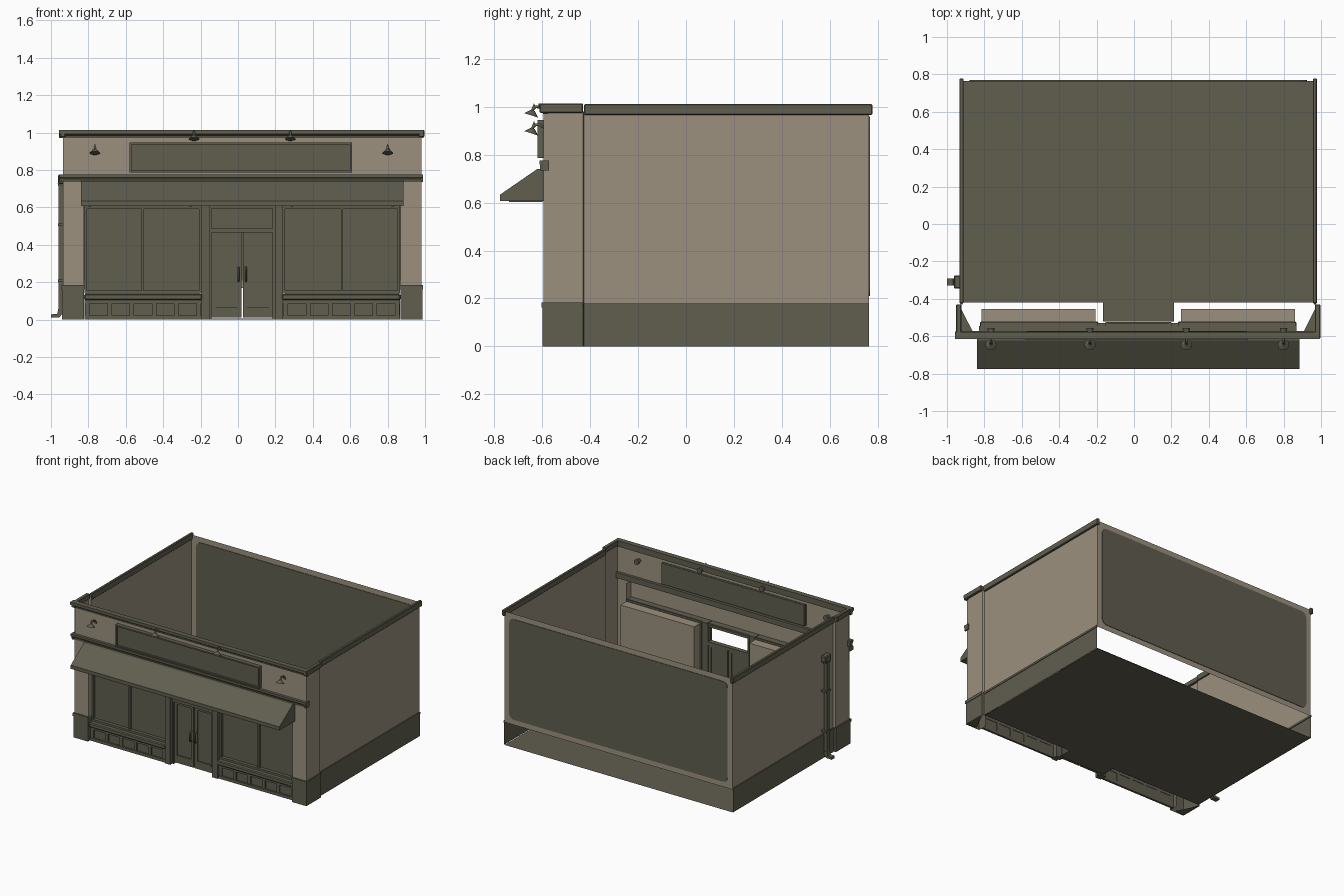
import bpy, bmesh, math
from mathutils import Vector, Matrix

if "Cube" in bpy.data.objects:
    bpy.data.objects.remove(bpy.data.objects["Cube"])

def material(name, rgb):
    m = bpy.data.materials.new(name)
    m.diffuse_color = (*rgb, 1)
    m.use_nodes = True
    m.node_tree.nodes["Principled BSDF"].inputs["Base Color"].default_value = m.diffuse_color
    return m

TAN = material("tan plaster", (0.33, 0.28, 0.21))
OLIVE = material("dark olive", (0.118, 0.112, 0.078))
CX = 0.0225                     # centre line of the shop front

def finish(name, bm, mat):
    bmesh.ops.recalc_face_normals(bm, faces=bm.faces)
    me = bpy.data.meshes.new(name)
    bm.to_mesh(me)
    bm.free()
    me.materials.append(mat)
    ob = bpy.data.objects.new(name, me)
    bpy.context.collection.objects.link(ob)
    return ob

def box(name, x, y, z, mat=OLIVE, bevel=0):
    bm = bmesh.new()
    bmesh.ops.create_cube(bm, size=1)
    for v in bm.verts:
        for i, r in enumerate((x, y, z)):
            v.co[i] = r[0] if v.co[i] < 0 else r[1]
    if bevel:
        bmesh.ops.bevel(bm, geom=bm.edges[:], offset=bevel, segments=1, affect='EDGES')
    return finish(name, bm, mat)

def sheet(name, pts, mat):
    bm = bmesh.new()
    bm.faces.new([bm.verts.new(p) for p in pts])
    return finish(name, bm, mat)

def prism(name, pts, axis, a, b, mat=OLIVE):
    """Extrude a 2D outline along axis x or y from a to b."""
    bm = bmesh.new()
    place = (lambda p: (a, p[0], p[1])) if axis == 'x' else (lambda p: (p[0], a, p[1]))
    f = bm.faces.new([bm.verts.new(place(p)) for p in pts])
    ext = bmesh.ops.extrude_face_region(bm, geom=[f])
    d = (b - a, 0, 0) if axis == 'x' else (0, b - a, 0)
    bmesh.ops.translate(bm, vec=d, verts=[g for g in ext['geom'] if isinstance(g, bmesh.types.BMVert)])
    return finish(name, bm, mat)

def tube(name, pts, r, mat=OLIVE):
    cu = bpy.data.curves.new(name, 'CURVE')
    cu.dimensions = '3D'
    cu.bevel_depth, cu.bevel_resolution, cu.use_fill_caps = r, 2, True
    sp = cu.splines.new('POLY')
    sp.points.add(len(pts) - 1)
    for p, q in zip(sp.points, pts):
        p.co = (*q, 1)
    tmp = bpy.data.objects.new(name + "_path", cu)
    bpy.context.collection.objects.link(tmp)
    me = bpy.data.meshes.new_from_object(tmp.evaluated_get(bpy.context.evaluated_depsgraph_get()))
    bpy.data.objects.remove(tmp)
    me.materials.clear()
    me.materials.append(mat)
    ob = bpy.data.objects.new(name, me)
    bpy.context.collection.objects.link(ob)

def cone(name, loc, r1, r2, h, rot=None, seg=12):
    bm = bmesh.new()
    m = Matrix.Translation(loc) @ (rot or Matrix())
    bmesh.ops.create_cone(bm, cap_ends=True, segments=seg, radius1=r1, radius2=r2, depth=h, matrix=m)
    return finish(name, bm, OLIVE)

# Floor, with the entrance landing
sheet("floor", [(-.92, -.42, 0), (.965, -.42, 0), (.965, .765, 0), (-.92, .765, 0)], OLIVE)
box("entrance_floor", (-.165, .215), (-.52, -.415), (0, .006))

# Back wall hangs above an open gap, with a rounded inset panel
sheet("back_wall", [(-.92, .765, .17), (.965, .765, .17), (.965, .765, 1), (-.92, .765, 1)], TAN)
pts = []
for cx, cz, a0 in ((.885, .92, 0), (-.84, .92, 90), (-.84, .25, 180), (.885, .25, 270)):
    for k in range(5):
        a = math.radians(a0 + k * 22.5)
        pts.append((cx + .04 * math.cos(a), cz + .04 * math.sin(a)))
prism("back_panel", pts, 'y', .761, .769)

# Side walls, bases, cornices and front corner piers, mirrored about the centre line
for s, side in ((-1, "left"), (1, "right")):
    X = lambda d: CX + s * d
    R = lambda a, b: tuple(sorted((X(a), X(b))))
    w = .9425
    sheet(side + "_wall", [(X(w), -.425, .18), (X(w), .765, .18), (X(w), .765, .98), (X(w), -.425, .98)], TAN)
    sheet(side + "_base", [(X(w + .004), -.43, 0), (X(w + .004), .765, 0),
                           (X(w + .004), .765, .17), (X(w + .004), -.43, .17)], OLIVE)
    box(side + "_base_trim", R(w - .002, w + .008), (-.43, .765), (.165, .18))
    box(side + "_cornice", R(w - .009, w + .013), (-.425, .778), (.967, 1.012), bevel=.004)
    # pier faces: side return, back jog, front
    p = .958
    for nm, z0, z1, e, m in (("pier", .18, .98, 0, TAN), ("pier_base", 0, .18, .005, OLIVE)):
        q = p + e
        y = -.594 - e
        sheet(f"{side}_{nm}_side", [(X(q), y, z0), (X(q), -.43, z0), (X(q), -.43, z1), (X(q), y, z1)], m)
        sheet(f"{side}_{nm}_jog", [(X(q), -.43, z0), (X(w), -.425, z0), (X(w), -.425, z1), (X(q), -.43, z1)], m)
        zt = min(z1, .74)
        sheet(f"{side}_{nm}_front", [(X(q), y, z0), (X(.845), y, z0), (X(.845), y, zt), (X(q), y, zt)], m)
        sheet(f"{side}_{nm}_reveal", [(X(.845), y, z0), (X(.845), -.53, z0), (X(.845), -.53, zt), (X(.845), y, zt)], m)
    box(side + "_pier_base_trim", R(.842, p + .009), (-.604, -.59), (.162, .184))
    box(side + "_pier_side_trim", R(p - .002, p + .009), (-.604, -.43), (.162, .184))
    sheet(side + "_corner_cap", [(X(p), -.43, 0), (X(p), -.594, 0), (X(.88), -.585, 0)], OLIVE)
    box(side + "_return_cornice", R(.945, .974), (-.612, -.43), (.975, 1.014), bevel=.004)

    # Shop window: display box, glass, frame
    a, b = .218, .843
    box(side + "_display_box", R(a + .01, b - .005), (-.525, -.455), (.125, .608), TAN)
    box(side + "_window_glass", R(a, b), (-.535, -.527), (.14, .61))
    m0 = (a + b) / 2 + .003
    for i, f in enumerate((a + .006, m0, b - .006)):
        box(f"{side}_window_bar_{i}", R(f - .006, f + .006), (-.555, -.53), (.14, .61))
    box(side + "_window_head", R(a, b), (-.56, -.53), (.592, .61))
    box(side + "_window_foot", R(a, b), (-.56, -.53), (.14, .155))
    box(side + "_window_sill", R(a - .005, b + .002), (-.59, -.52), (.105, .138), bevel=.006)
    # Panelled bulkhead under the window
    sheet(side + "_bulkhead", [(X(a), -.563, 0), (X(b), -.563, 0), (X(b), -.563, .108), (X(a), -.563, .108)], OLIVE)
    for i in range(6):
        f = a + .015 + i * (b - a - .03) / 5
        box(f"{side}_bulkhead_stile_{i}", R(f - .012, f + .012), (-.573, -.56), (0, .105))
    box(side + "_bulkhead_foot", R(a, b), (-.576, -.56), (0, .022))
    box(side + "_bulkhead_rail", R(a, b), (-.573, -.56), (.085, .105))

    # Door post, door leaf frame, glass and pull handle
    box(side + "_door_post", R(.174, .218), (-.585, -.53), (0, .62))
    box(side + "_door_jamb", R(.163, .175), (-.56, -.525), (0, .61))
    for nm, d, z in (("outer", (.142, .163), (.01, .465)), ("inner", (.004, .026), (.01, .465)),
                     ("top", (.02, .15), (.447, .465)), ("bottom", (.02, .15), (.01, .06))):
        box(f"{side}_door_{nm}", R(*d), (-.55, -.53), z)
    box(side + "_door_glass", R(.02, .15), (-.542, -.536), (.055, .45))
    box(side + "_door_kick_rail", R(.026, .142), (-.553, -.54), (.055, .068))
    h = X(.02)
    tube(side + "_door_handle", [(h, -.548, .205), (h, -.572, .212), (h, -.572, .273), (h, -.548, .28)], .005)

# Door head below the open transom
box("door_head", (-.145, .19), (-.56, -.525), (.465, .488))
box("transom_head", (-.15, .195), (-.56, -.53), (.595, .612))

# Upper front wall, band, cornice
sheet("front_wall", [(-.936, -.592, .612), (.981, -.592, .612), (.981, -.592, .98), (-.936, -.592, .98)], TAN)
box("window_soffit", (-.83, .87), (-.592, -.545), (.608, .616))
prism("front_band", [(-.572, .735), (-.6, .735), (-.603, .75), (-.612, .76), (-.612, .776), (-.572, .776)],
      'x', -.955, .99)
for s, side in ((-1, "left"), (1, "right")):
    xs = sorted((CX + s * .955, CX + s * .967))
    box(side + "_band_return", xs, (-.61, -.585), (.735, .776))
prism("front_cornice", [(-.577, .97), (-.597, .97), (-.602, .985), (-.615, .993), (-.615, 1.014), (-.577, 1.014)],
      'x', -.957, .993)

# Blank sign board with raised border
box("sign_board", (-.575, .605), (-.612, -.575), (.788, .944))
for i, (x, z) in enumerate((((-.58, .61), (.936, .946)), ((-.58, .61), (.786, .796)),
                            ((-.58, -.57), (.786, .946)), ((.6, .61), (.786, .946)))):
    box(f"sign_border_{i}", x, (-.621, -.59), z)

# Sloped awning with front lip
prism("awning", [(-.593, .742), (-.622, .74), (-.776, .634), (-.776, .607), (-.593, .607)], 'x', -.84, .886)
for i in range(4):
    box(f"awning_bracket_{i}", (-.8 + i * .54, -.785 + i * .54), (-.74, -.6), (.602, .61))

# Gooseneck lamps: two at the cornice, two lower on the wall
tilt = Matrix.Rotation(math.radians(-18), 4, 'X')
for i, (x, z) in enumerate(((-.765, .925), (-.235, 1.0), (.28, 1.0), (.8, .925))):
    y0 = -.59
    tube(f"lamp_arm_{i}", [(x, y0, z - .012), (x, y0 - .02, z), (x, y0 - .038, z), (x, y0 - .05, z - .01),
                           (x, y0 - .053, z - .022)], .006)
    shade = cone(f"lamp_shade_{i}", (x, y0 - .053, z - .025), .03, .008, .022, tilt)
    cone(f"lamp_mount_{i}", (x, y0 + .015, z - .02), .02, .012, .04, Matrix.Rotation(math.pi / 2, 4, 'X'))
    cone(f"lamp_finial_{i}", (x, y0 - .045, z + .004), .008, .001, .02)

# Downpipe on the left wall: hopper, pipe, spout, straps
box("pipe_hopper", (-.963, -.922), (-.345, -.275), (.725, .775), bevel=.006)
cone("hopper_funnel", (-.945, -.31, .708), .012, .028, .04, Matrix.Rotation(math.pi / 4, 4, 'Z'), 4)
box("downpipe", (-.96, -.935), (-.325, -.295), (.03, .72))
prism("pipe_spout", [(-.96, .06), (-.935, .06), (-.935, .035), (-.955, .012), (-1.0, .01), (-1.0, .028), (-.967, .03)],
      'y', -.328, -.292)
for i, z in enumerate((.2, .5)):
    box(f"pipe_strap_{i}", (-.963, -.92), (-.335, -.285), (z, z + .015))
